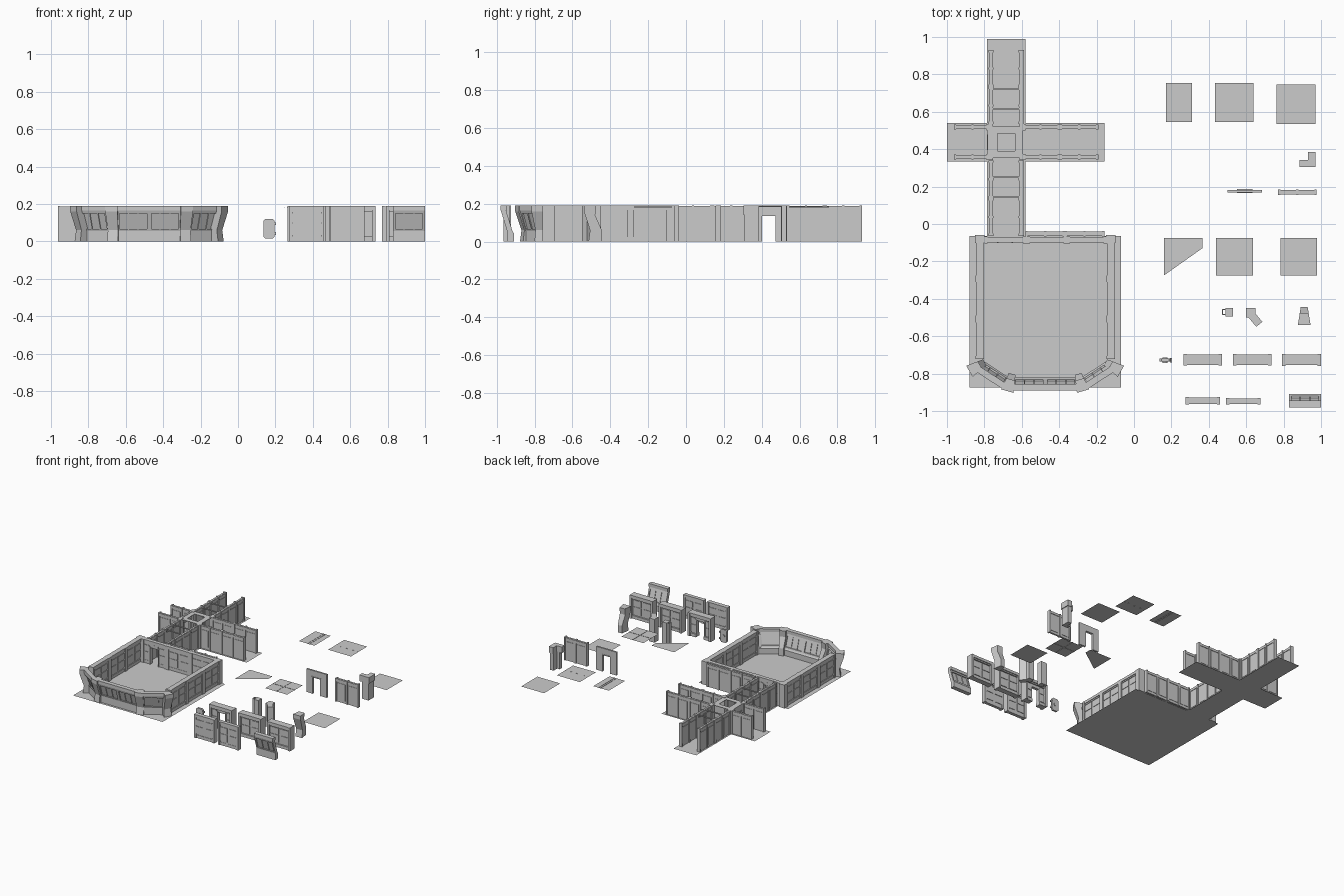
import bpy, bmesh, math
from mathutils import Vector

if "Cube" in bpy.data.objects:
    bpy.data.objects.remove(bpy.data.objects["Cube"])

H = 0.19


def box(u0, u1, v0, v1, z0, z1):
    return [(v0, z0), (v1, z0), (v1, z1), (v0, z1)], u0, u1


def part(name, prisms, o, ang=0, taper=None):
    """Prisms of (v,z) profiles swept along u. u runs along ang, v points to its right."""
    a = math.radians(ang)
    d, n = Vector((math.cos(a), math.sin(a), 0)), Vector((math.sin(a), -math.cos(a), 0))
    bm = bmesh.new()
    for prof, u0, u1 in prisms:
        rings = []
        for u in (u0, u1):
            rings.append([bm.verts.new(Vector((o[0], o[1], 0)) + d * (u * (taper(v) if taper else 1))
                                       + n * v + Vector((0, 0, z))) for v, z in prof])
        k = len(prof)
        bm.faces.new(rings[0])
        bm.faces.new(rings[1][::-1])
        for i in range(k):
            j = (i + 1) % k
            bm.faces.new((rings[0][i], rings[1][i], rings[1][j], rings[0][j]))
    bmesh.ops.recalc_face_normals(bm, faces=bm.faces)
    me = bpy.data.meshes.new(name)
    bm.to_mesh(me)
    bm.free()
    ob = bpy.data.objects.new(name, me)
    bpy.context.collection.objects.link(ob)
    return ob


def plate(name, pts, z):
    me = bpy.data.meshes.new(name)
    me.from_pydata([(x, y, z) for x, y in pts], [], [list(range(len(pts)))])
    ob = bpy.data.objects.new(name, me)
    bpy.context.collection.objects.link(ob)


def rect(x0, x1, y0, y1):
    return [(x0, y0), (x1, y0), (x1, y1), (x0, y1)]


# --- Wall module kinds, all centred on u = 0 ---
def corridor_wall(L):
    h = L / 2
    p = [box(-h, h, -.007, .007, 0, H - .003), box(-h, h, -.011, .011, .165, .185)]
    for u in (-h + .006, 0, h - .006):
        p.append(box(u - .006, u + .006, -.014, .014, 0, H))
    for s in (-1, 1):
        c = s * h / 2
        p.append(box(c - h / 2 + .015, c + h / 2 - .015, -.010, .010, .02, .155))
    return p


def room_wall(L, door=None, deep=.02):
    h = L / 2
    p = [box(-h, h, -deep, deep, .168, H), box(-h, h, -deep * .75, deep * .75, .158, .168)]
    for s in (-1, 1):
        p.append(box(s * h - s * .018, s * h, -deep - .003, deep + .003, 0, H))
    spans = [(-h, h)] if door is None else [(-h, door - .035), (door + .035, h)]
    for a, b in spans:
        p += [box(a, b, -.010, .010, 0, .16), box(a, b, -deep * .8, deep * .8, 0, .025)]
        m = (a + b) / 2
        for c, e in ([(a, m), (m, b)] if b - a > .12 else [(a, b)]):
            if e - c > .03:
                p.append(box(c + .01, e - .01, -.014, .014, .035, .095))
                p.append(box(c + .01, e - .01, -.014, .014, .102, .15))
    if door is not None:
        p.append(box(door - .036, door + .036, -.012, .012, .135, .16))
        for s in (-1, 1):
            a = door + s * .035
            p.append(box(a, a + s * .008, -.016, .016, 0, .143))
    return p


def door_wall(L):
    h = L / 2
    p = [box(-h, h, -.007, .007, .135, H)]
    for s in (-1, 1):
        p += [box(s * .035, s * h, -.007, .007, 0, .135), box(s * .035, s * .042, -.01, .01, 0, .142)]
    return p + [box(-.042, .042, -.01, .01, .135, .142)]


def lean(z0, z1, inset=0.0):
    """Slice of the outward leaning band between two heights."""
    f = lambda z: (z - .055) * .31
    return [(f(z0) - inset, z0), (f(z1) - inset, z1), (f(z1) - .028 + inset, z1), (f(z0) - .028 + inset, z0)]


def window_wall(L):
    h = L / 2
    p = [([(0, 0), (0, .055), (-.028, .055), (-.035, .045), (-.035, 0)], -h, h),
         ([(.035, .165), (.035, H), (0, H), (0, .165)], -h, h),
         (lean(.055, .066), -h, h), (lean(.148, .166), -h, h), (lean(.055, .16, .009), -h, h)]
    for i in range(4):
        u = -h + .006 + i * (L - .012) / 3
        w = .006 if i in (0, 3) else .003
        p.append((lean(.06, .16, 0 if w > .005 else .004), u - w, u + w))
    return p


PILLAR = [(.045, H), (.045, .16), (.012, .06), (.02, .0), (-.05, 0), (-.05, .06), (-.015, .14), (-.02, H)]


def pillar(name, o, ang):
    part(name, [(PILLAR, -.034, .034)], o, ang, lambda v: .55 + (v + .05) / .095 * .45)


# --- Floors ---
plate("room_floor", rect(-.88, -.07, -.875, -.065), .0)
plate("corridor_floor_north", rect(-.786, -.58, .54, .99), 0)
plate("corridor_floor_south", rect(-.786, -.58, -.065, .335), 0)
plate("corridor_floor_cross", rect(-1, -.157, .335, .54), 0)

# --- Corridor walls ---
for x, ang in ((-.765, -90), (-.603, 90)):
    for y0, y1 in ((.535, .733), (.733, .93), (.138, .34), (-.063, .138)):
        part("corridor_wall", corridor_wall(y1 - y0), (x, (y0 + y1) / 2), ang)
for y, ang in ((.518, 180), (.358, 0)):
    for x0, x1 in ((-.963, -.765), (-.603, -.396), (-.396, -.19)):
        part("corridor_wall", corridor_wall(x1 - x0), ((x0 + x1) / 2, y), ang)
    for x in (-.772, -.596):
        part("corridor_corner_post", [box(-.017, .017, -.017, .017, 0, H)], (x, y))
part("corridor_door_wall", door_wall(.16), (-.775, .437), 90)
for y in (.72, .615, .25, .145):
    part("ceiling_beam", [box(-.078, .078, -.004, .004, .177, .185)], (-.684, y))

# Crossing ceiling with square opening
part("crossing_ceiling", [box(-.09, .09, -.085, -.047, .183, .187), box(-.09, .09, .047, .085, .183, .187),
                          box(-.09, -.047, -.047, .047, .183, .187), box(.047, .09, -.047, .047, .183, .187)],
     (-.684, .437))

# --- Room walls, mirrored about its middle ---
CX = -.475
for s in (-1, 1):
    for i in range(3):
        part("room_side_wall", room_wall(.215), (CX + s * .35, -.185 - i * .215), s * 90)
    part("window_wall_diagonal", window_wall(.17), (CX + s * .285, -.803), s * 33)
    part("window_wall_front", window_wall(.17), (CX + s * .085, -.855), 0)
    pillar("window_pillar_front", (CX + s * .19, -.85), s * 16)
    pillar("window_pillar_side", (CX + s * .366, -.765), s * 60)
    part("room_back_corner", [box(-.025, .025, -.022, .022, 0, H)], (CX + s * .35, -.08))
for x0, x1, door in ((-.80, -.575, .0025), (-.575, -.36, None), (-.36, -.145, None)):
    part("room_back_wall", room_wall(x1 - x0, door, .015), ((x0 + x1) / 2, -.085), 180)
for x in (-.475, -.264):
    part("room_back_outer_wall", corridor_wall(.211), (x, -.052), 180)

# --- Loose kit pieces: ceiling and floor tiles ---
plate("ceiling_tile_narrow", rect(.17, .31, .545, .755), .183)
part("ceiling_tile_rib", [box(-.105, .105, -.010, -.006, .181, .185), box(-.105, .105, .006, .010, .181, .185)],
     (.255, .65), 90)
plate("ceiling_tile_lights", rect(.433, .64, .545, .755), .183)
part("ceiling_lights", [box(u - .006, u + .006, -.003, .003, .18, .185) for u in (-.06, 0, .055, .095)],
     (.535, .643))
plate("ceiling_tile_angled", [(.16, -.275), (.365, -.13), (.365, -.075), (.16, -.075)], .183)
plate("ceiling_tile_square", rect(.438, .637, -.275, -.075), .183)
part("ceiling_tile_seams", [box(-.1, .1, -.002, .002, .181, .185), box(-.002, .002, -.1, .1, .181, .185)],
     (.5375, -.175))
plate("floor_tile_corridor", rect(.763, .97, .535, .745), 0)
plate("floor_tile_room", rect(.782, .978, -.275, -.075), 0)

# Loose corridor pieces
part("loose_door_wall", door_wall(.185), (.592, .176))
part("loose_corridor_wall", corridor_wall(.206), (.873, .17))
part("loose_corner_post", [box(.003, .037, -.037, .037, 0, H), box(-.02, .003, .01, .037, 0, H),
                           box(-.043, .003, .004, .041, .14, H), box(.003, .043, -.041, .041, .14, H)],
     (.928, .345))

# Loose room pieces
part("loose_square_pillar", [box(-.02, .02, -.023, .023, 0, H), box(-.04, -.02, -.018, -.012, 0, H),
                             box(-.04, -.034, -.018, .014, .0, H), box(-.04, -.02, .008, .014, 0, H)],
     (.51, -.472))
part("loose_angle_pillar", [box(-.025, .025, -.025, .025, 0, H)], (.625, -.475))
part("loose_angle_pillar_arm", [box(-.02, .05, -.021, .021, 0, H)], (.638, -.498), -50)
pillar("loose_window_pillar", (.91, -.495), 0)
part("loose_window_wall", window_wall(.17), (.914, -.945))
part("loose_room_wall_door", room_wall(.206, 0, .028), (.368, -.725))
part("loose_room_wall_panel", room_wall(.206, None, .028), (.632, -.725))
part("loose_room_wall_frame", room_wall(.208, None, .028), (.895, -.727))
part("loose_short_wall", room_wall(.185, None, .017), (.368, -.945))
part("loose_short_wall_plain", room_wall(.185, None, .015), (.585, -.947))

# Small door slab with round port and handles
oct_slab = [(-.02, .015), (.02, .015), (.03, .025), (.03, .11), (.02, .12), (-.02, .12), (-.03, .11), (-.03, .025)]
ring = [(.014 * math.cos(i * math.pi / 6), .068 + .014 * math.sin(i * math.pi / 6)) for i in range(12)]
part("door_slab", [(oct_slab, -.008, .008), (ring, -.014, .014), (box(0, 0, .026, .036, .035, .05)[0], -.012, .012),
                   (box(0, 0, .026, .036, .088, .1)[0], -.012, .012)], (.166, -.728), 90)
